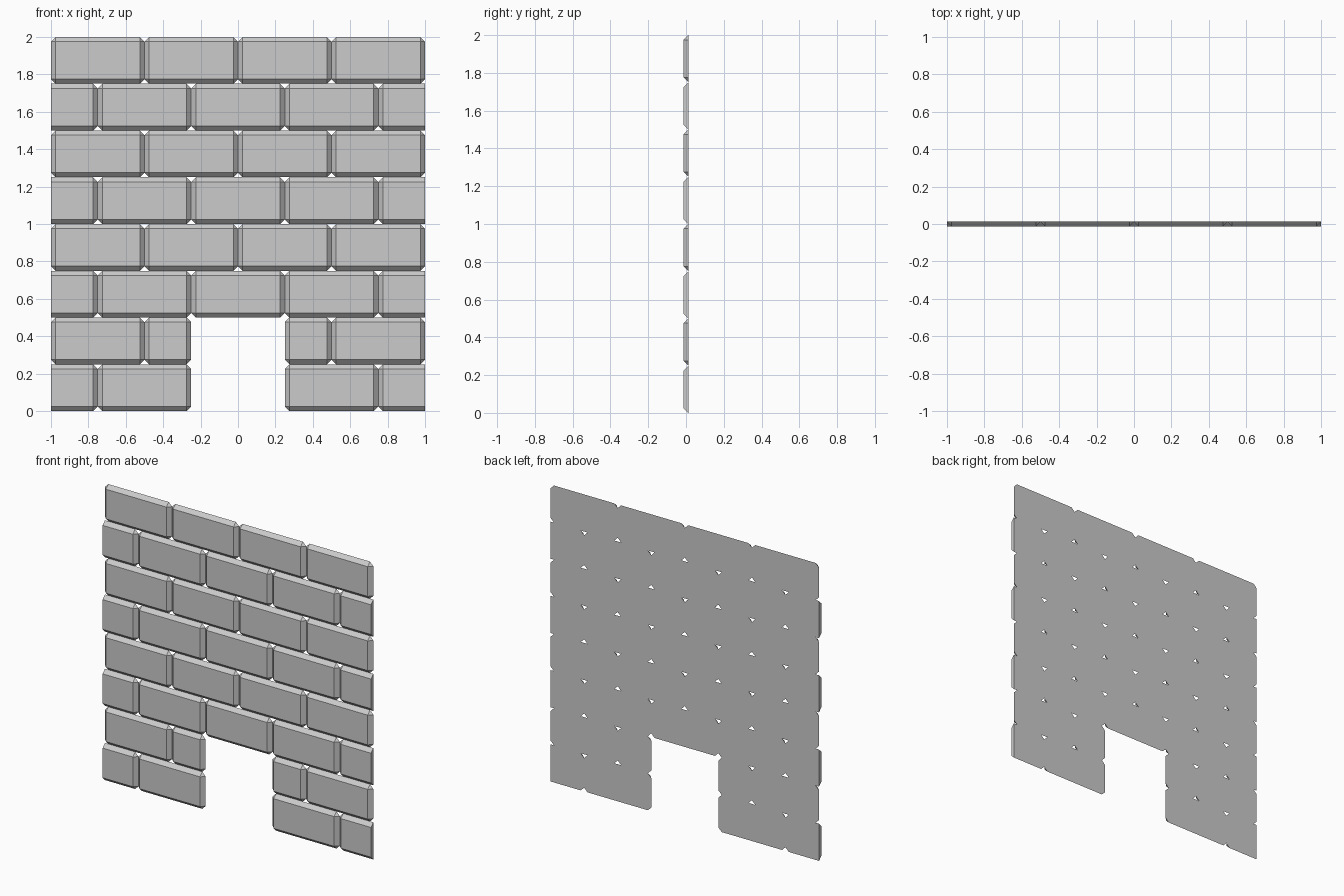
import bpy, bmesh

if "Cube" in bpy.data.objects:
    bpy.data.objects.remove(bpy.data.objects["Cube"])

C = 0.025            # chamfer width, equal to the wall thickness
FRONT, BACK = -0.0125, 0.0125
BRICK, COURSE = 0.5, 0.25


def add_brick(bm, x0, x1, z0, z1):
    """Brick chamfered on every edge around its face, sawn flat where flagged
    by being a half brick that touches the outer end of the wall."""
    half = x1 - x0 < BRICK - 0.01
    cl = 0.0 if half and x0 < -0.99 else C
    cr = 0.0 if half and x1 > 0.99 else C
    pts = []
    for x, c, s in ((x0, cl, 1), (x1, cr, -1)):
        for z, d in ((z0, 1), (z1, -1)):
            pts.append((x + s * c, FRONT, z + d * C))    # face corner
            pts.append((x + s * c, BACK, z))             # clipped back corner
            if c:
                pts.append((x, BACK, z + d * C))
    verts = [bm.verts.new(p) for p in pts]
    res = bmesh.ops.convex_hull(bm, input=verts)
    return res


def add_course(row, spans):
    bm = bmesh.new()
    for x0, x1 in spans:
        add_brick(bm, x0, x1, row * COURSE, (row + 1) * COURSE)
    bmesh.ops.dissolve_limit(bm, angle_limit=0.01, verts=bm.verts[:], edges=bm.edges[:])
    bmesh.ops.recalc_face_normals(bm, faces=bm.faces[:])
    name = f"brick_course_{row + 1}"
    me = bpy.data.meshes.new(name)
    bm.to_mesh(me)
    bm.free()
    bpy.context.collection.objects.link(bpy.data.objects.new(name, me))


# Running bond: even courses start and end with a half brick
for row in range(8):
    cuts = [-1, -0.75, -0.25, 0.25, 0.75, 1] if row % 2 == 0 else [-1, -0.5, 0, 0.5, 1]
    spans = list(zip(cuts, cuts[1:]))
    # Doorway through the two lowest courses
    if row < 2:
        spans = ([(a, min(b, -0.25)) for a, b in spans if a < -0.25]
                 + [(max(a, 0.25), b) for a, b in spans if b > 0.25])
    add_course(row, spans)
